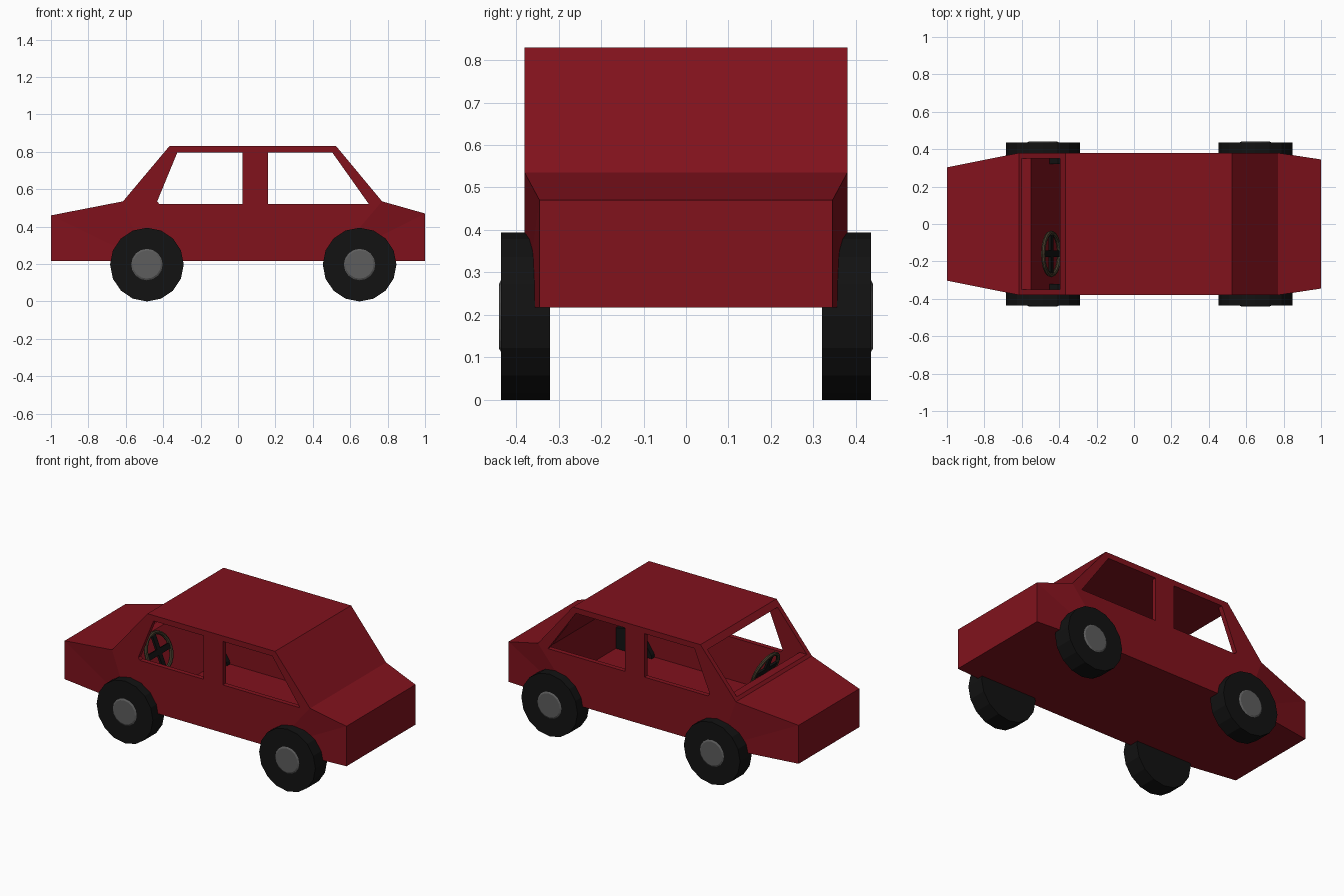
import bpy, bmesh
from math import pi, atan2
from mathutils import Matrix, Vector

if "Cube" in bpy.data.objects:
    bpy.data.objects.remove(bpy.data.objects["Cube"])


def material(name, rgb):
    m = bpy.data.materials.new(name)
    m.diffuse_color = (*rgb, 1)
    m.use_nodes = True
    m.node_tree.nodes["Principled BSDF"].inputs["Base Color"].default_value = m.diffuse_color
    return m


RED = material("red_paint", (0.22, 0.006, 0.012))
BLACK = material("rubber", (0.006, 0.006, 0.006))
GREY = material("hub_metal", (0.11, 0.11, 0.11))
BROWN = material("rim_brown", (0.06, 0.045, 0.025))


def mesh_object(name, bm, mat=None):
    bmesh.ops.recalc_face_normals(bm, faces=bm.faces)
    me = bpy.data.meshes.new(name)
    bm.to_mesh(me)
    bm.free()
    ob = bpy.data.objects.new(name, me)
    bpy.context.collection.objects.link(ob)
    if mat:
        me.materials.append(mat)
    return ob


def prism(name, profile, half):
    # side profile (x, z) extruded across the width
    bm = bmesh.new()
    a = [bm.verts.new((x, -half, z)) for x, z in profile]
    b = [bm.verts.new((x, half, z)) for x, z in profile]
    n = len(profile)
    bm.faces.new(a)
    bm.faces.new(b)
    for i in range(n):
        j = (i + 1) % n
        bm.faces.new((a[i], a[j], b[j], b[i]))
    return mesh_object(name, bm)


def carve(ob, cutter):
    mod = ob.modifiers.new("carve", 'BOOLEAN')
    mod.operation = 'DIFFERENCE'
    mod.solver = 'EXACT'
    mod.object = cutter
    bpy.context.view_layer.objects.active = ob
    bpy.ops.object.modifier_apply(modifier=mod.name)
    bpy.data.objects.remove(cutter)


# Body: profile with (x, half width, z), tapering towards nose and tail
outline = [(-1, .303, .217), (-1, .303, .46), (-.615, .38, .535), (-.367, .38, .83),
           (.525, .38, .83), (.77, .38, .535), (1, .345, .47), (1, .345, .217),
           (.5, .38, .217), (-.5, .38, .217)]
bm = bmesh.new()
sides = [[bm.verts.new((x, s * y, z)) for x, y, z in outline] for s in (-1, 1)]
for v in sides:
    for face in ((0, 1, 9), (1, 2, 9), (2, 3, 4, 5, 8, 9), (5, 6, 8), (6, 7, 8)):
        bm.faces.new([v[i] for i in face])
for i in range(10):
    j = (i + 1) % 10
    bm.faces.new((sides[0][i], sides[0][j], sides[1][j], sides[1][i]))
body = mesh_object("car_body", bm, RED)

# Cabin space, open through the windscreen, then the side windows
carve(body, prism("cabin_cutter", [(-.64, .552), (-.64, .796), (.5, .796), (.715, .515),
                                   (.715, .25), (-.37, .25), (-.55, .552)], .35))
carve(body, prism("front_window_cutter", [(-.42, .52), (-.432, .535), (-.325, .795),
                                          (.025, .795), (.025, .52)], .6))
carve(body, prism("rear_window_cutter", [(.16, .52), (.16, .795), (.505, .795), (.7, .52)], .6))


def disc(name, loc, side, rings, mat, segments):
    # closed lathe around the y axis; rings are (radius, outward offset)
    bm = bmesh.new()
    loops = []
    for r, d in rings:
        c = bmesh.ops.create_circle(bm, segments=segments, radius=r,
                                    matrix=Matrix.Translation((0, side * d, 0)) @ Matrix.Rotation(pi / 2, 4, 'X'))
        loops.append(c["verts"])
    bm.faces.new(loops[0])
    bm.faces.new(loops[-1])
    for a, b in zip(loops, loops[1:]):
        for i in range(segments):
            j = (i + 1) % segments
            bm.faces.new((a[i], a[j], b[j], b[i]))
    ob = mesh_object(name, bm, mat)
    ob.location = loc
    return ob


# Wheels
for end, x in (("front", -.487), ("rear", .65)):
    for label, s in (("right", -1), ("left", 1)):
        loc = (x, 0, .197)
        disc(f"{end}_{label}_tyre", loc, s, [(.197, .32), (.197, .436)], BLACK, 16)
        disc(f"{end}_{label}_hub", loc, s, [(.084, .40), (.084, .436), (.075, .441)], GREY, 16)

# Steering wheel: rim and crossed spokes, tilted back
tilt = Matrix.Translation((-.443, -.16, .485)) @ Matrix.Rotation(pi / 2 - atan2(.045, .11), 4, 'Y')
R, r, N, M = .113, .012, 20, 8
bm = bmesh.new()
grid = []
for i in range(N):
    turn = Matrix.Rotation(2 * pi * i / N, 4, 'Z')
    grid.append([bm.verts.new(turn @ (Vector((R, 0, 0)) + Matrix.Rotation(2 * pi * k / M, 4, 'Y') @ Vector((r, 0, 0))))
                 for k in range(M)])
for i in range(N):
    for k in range(M):
        a, b, l = grid[i], grid[(i + 1) % N], (k + 1) % M
        bm.faces.new((a[k], b[k], b[l], a[l]))
rim = mesh_object("steering_rim", bm, BROWN)
rim.matrix_world = tilt
bm = bmesh.new()
for size in ((2 * R, .034, .014), (.034, 2 * R, .014)):
    bmesh.ops.create_cube(bm, size=1, matrix=Matrix.Diagonal((*size, 1)))
spokes = mesh_object("steering_spokes", bm, BLACK)
spokes.matrix_world = tilt
